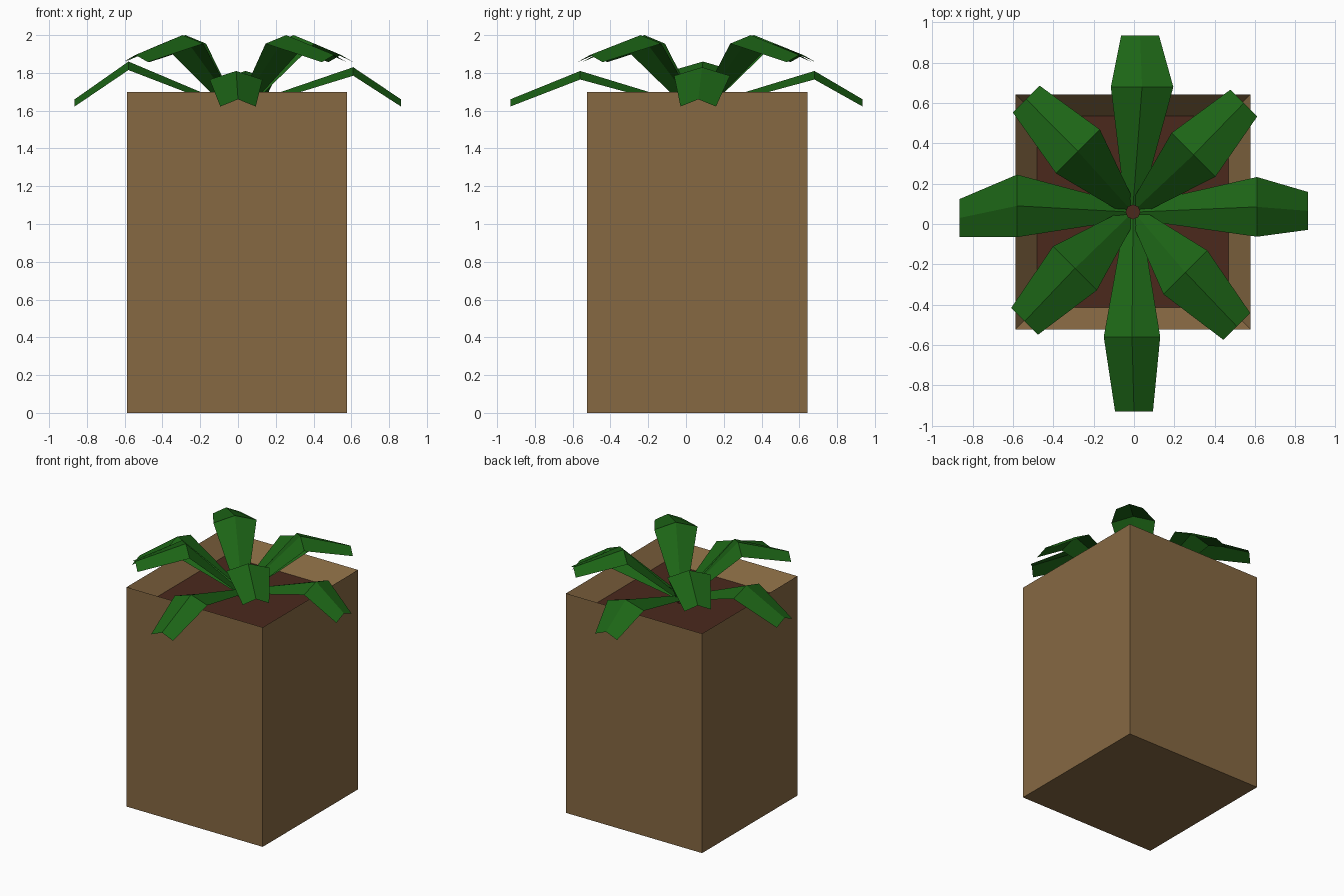
import bpy, bmesh, math
from mathutils import Vector

if "Cube" in bpy.data.objects:
    bpy.data.objects.remove(bpy.data.objects["Cube"])


def material(name, rgb):
    m = bpy.data.materials.new(name)
    m.diffuse_color = (*rgb, 1)
    m.use_nodes = True
    m.node_tree.nodes["Principled BSDF"].inputs["Base Color"].default_value = m.diffuse_color
    return m


def make_object(name, bm, mat):
    mesh = bpy.data.meshes.new(name)
    bm.to_mesh(mesh)
    bm.free()
    mesh.materials.append(mat)
    ob = bpy.data.objects.new(name, mesh)
    bpy.context.collection.objects.link(ob)
    return ob


WOOD = material("planter_brown", (0.24, 0.14, 0.055))
SOIL = material("soil_brown", (0.07, 0.022, 0.012))
LEAF = material("leaf_green", (0.012, 0.13, 0.008))
CENTRE = Vector((-0.005, 0.06, 0))
HALF, INNER, TOP, SOIL_Z = 0.583, 0.475, 1.70, 1.57


def square(bm, half, z):
    return [bm.verts.new(CENTRE + Vector((sx * half, sy * half, z)))
            for sx, sy in ((-1, -1), (1, -1), (1, 1), (-1, 1))]


# Planter: tall box with a rim sloping inwards to the soil
bm = bmesh.new()
bottom, rim, inner = square(bm, HALF, 0), square(bm, HALF, TOP), square(bm, INNER, SOIL_Z)
bm.faces.new(bottom[::-1])
for low, high in ((bottom, rim), (rim, inner)):
    for i in range(4):
        j = (i + 1) % 4
        bm.faces.new((low[i], low[j], high[j], high[i]))
make_object("planter", bm, WOOD)

# Soil
bm = bmesh.new()
bm.faces.new(square(bm, INNER, SOIL_Z))
make_object("soil", bm, SOIL)

# Short stem in the middle
bpy.ops.mesh.primitive_cylinder_add(vertices=8, radius=0.037, depth=0.11,
                                    location=CENTRE + Vector((0, 0, SOIL_Z + 0.055)))
stem = bpy.context.object
stem.name = "stem"
stem.data.materials.append(SOIL)


def leaf(name, angle, mid, tip, mid_half):
    """Creased leaf: base, bend and tip sections, each with a raised ridge."""
    a = math.radians(angle)
    out = Vector((math.cos(a), math.sin(a), 0))
    side = Vector((-out.y, out.x, 0))
    base = CENTRE + out * 0.03 + Vector((0, 0, 1.63))
    bm = bmesh.new()
    rows = []
    for ridge, half, drop in ((base, 0.04, 0.025), (Vector(mid), mid_half, 0.045),
                              (Vector(tip), 0.094, 0.038)):
        down = Vector((0, 0, -drop))
        rows.append([bm.verts.new(p) for p in
                     (ridge - side * half + down, ridge, ridge + side * half + down)])
    for r0, r1 in zip(rows, rows[1:]):
        for i in range(2):
            bm.faces.new((r0[i], r1[i], r1[i + 1], r0[i + 1]))
    make_object(name, bm, LEAF)


# Low leaves along the axes, high leaves on the diagonals
leaf("leaf_right", 0, (0.61, 0.085, 1.83), (0.863, 0.065, 1.66), 0.148)
leaf("leaf_back", 90, (0.04, 0.68, 1.81), (0.03, 0.935, 1.66), 0.155)
leaf("leaf_left", 180, (-0.58, 0.09, 1.86), (-0.865, 0.03, 1.66), 0.155)
leaf("leaf_front", 270, (-0.01, -0.56, 1.81), (0, -0.93, 1.66), 0.14)
leaf("leaf_back_right", 45, (0.295, 0.343, 2.0), (0.545, 0.60, 1.895), 0.154)
leaf("leaf_back_left", 135, (-0.278, 0.36, 2.0), (-0.535, 0.62, 1.895), 0.154)
leaf("leaf_front_left", 225, (-0.293, -0.22, 2.0), (-0.543, -0.483, 1.895), 0.154)
leaf("leaf_front_right", 315, (0.255, -0.24, 2.0), (0.51, -0.508, 1.895), 0.154)
